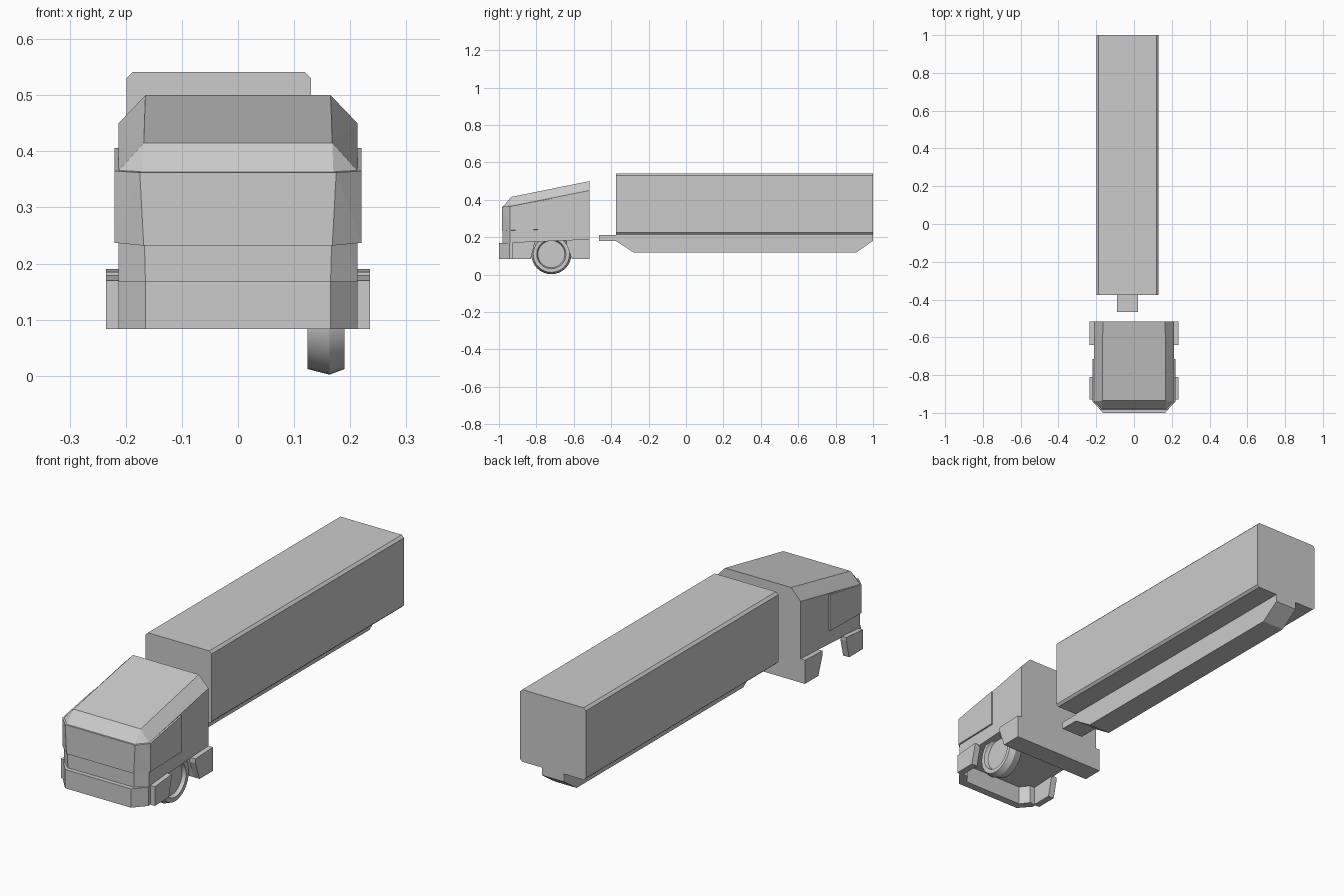
import bpy, bmesh, math

if "Cube" in bpy.data.objects:
    bpy.data.objects.remove(bpy.data.objects["Cube"])


def finish(name, bm):
    bmesh.ops.recalc_face_normals(bm, faces=bm.faces[:])
    me = bpy.data.meshes.new(name)
    bm.to_mesh(me)
    bm.free()
    ob = bpy.data.objects.new(name, me)
    bpy.context.collection.objects.link(ob)
    return ob


def mirrored_hull(name, half):
    """Convex solid from right-hand corner points mirrored across x."""
    bm = bmesh.new()
    for x, y, z in half:
        bm.verts.new((x, y, z))
        bm.verts.new((-x, y, z))
    bmesh.ops.convex_hull(bm, input=bm.verts[:])
    bmesh.ops.dissolve_limit(bm, angle_limit=0.01, verts=bm.verts[:], edges=bm.edges[:])
    return finish(name, bm)


def prism(name, pts, axis, a, b):
    """Extrude a 2D outline along an axis from a to b."""
    place = {'x': lambda p, t: (t, p[0], p[1]),
             'y': lambda p, t: (p[0], t, p[1]),
             'z': lambda p, t: (p[0], p[1], t)}[axis]
    bm = bmesh.new()
    lo = [bm.verts.new(place(p, a)) for p in pts]
    hi = [bm.verts.new(place(p, b)) for p in pts]
    bm.faces.new(lo)
    bm.faces.new(hi)
    n = len(pts)
    for i in range(n):
        j = (i + 1) % n
        bm.faces.new((lo[i], lo[j], hi[j], hi[i]))
    return finish(name, bm)


# Cab shell with sloping roof and chamfered edges
mirrored_hull("cab_body", [
    (.213, -.515, .19), (.213, -.94, .168), (.165, -.98, .168),
    (.213, -.94, .365), (.17, -.98, .362), (.168, -.935, .415),
    (.165, -.515, .5), (.213, -.515, .45)])

# Raised band of windscreen and side windows
mirrored_hull("cab_windows", [
    (.168, -.985, .232), (.175, -.985, .362), (.22, -.94, .237), (.22, -.94, .365),
    (.22, -.715, .242), (.22, -.715, .406)])

# Rear lower cab, cut away diagonally for the wheel
prism("cab_rear_skirt", [(-.515, .083), (-.515, .195), (-.64, .19), (-.61, .083)],
      'x', -.213, .213)

# Hollow wrap-around bumper
outer = [(.213, -.925), (.213, -.945), (.165, -1), (-.165, -1), (-.213, -.945), (-.213, -.925)]
inner = [(-.18, -.925), (-.15, -.965), (.15, -.965), (.18, -.925)]
prism("bumper", outer + inner, 'z', .083, .168)

# Fender plates either side of the wheel arches
front_fender = [(-.93, .083), (-.93, .17), (-.81, .18), (-.81, .165), (-.83, .083)]
rear_fender = [(-.515, .083), (-.515, .19), (-.64, .185), (-.64, .165), (-.61, .083)]
for side, s in (("right", 1), ("left", -1)):
    prism("front_fender_" + side, front_fender, 'x', s * .205, s * .235)
    prism("rear_fender_" + side, rear_fender, 'x', s * .205, s * .235)

# Single front wheel: crowned tyre with recessed hub, lathed about x
bm = bmesh.new()
profile = [(.14, 0), (.14, .072), (.124, .078), (.124, .097), (.163, .107),
           (.19, .097), (.19, .078), (.174, .072), (.174, 0)]
vs = [bm.verts.new((x, -.72, .109 + r)) for x, r in profile]
es = [bm.edges.new(e) for e in zip(vs, vs[1:])]
bmesh.ops.spin(bm, geom=vs + es, cent=(0, -.72, .109), axis=(1, 0, 0),
               angle=2 * math.pi, steps=32, use_merge=True)
bmesh.ops.remove_doubles(bm, verts=bm.verts[:], dist=.0001)
wheel = finish("wheel", bm)
bpy.context.view_layer.objects.active = wheel
wheel.select_set(True)
bpy.ops.object.shade_smooth_by_angle(angle=math.radians(13))

# Trailer box with chamfered long edges
prism("trailer_box", [(-.188, .215), (.12, .215), (.13, .225), (.13, .53), (.119, .541),
                      (-.188, .541), (-.199, .53), (-.199, .225)], 'y', -.375, 1)

# Tapered chassis beam and hitch tongue
prism("trailer_chassis", [(-.375, .216), (-.375, .18), (-.28, .118), (.91, .118),
                          (1, .18), (1, .216)], 'x', -.09, .02)
prism("hitch_tongue", [(-.465, .18), (-.465, .213), (-.37, .213), (-.37, .18)],
      'x', -.09, .02)
